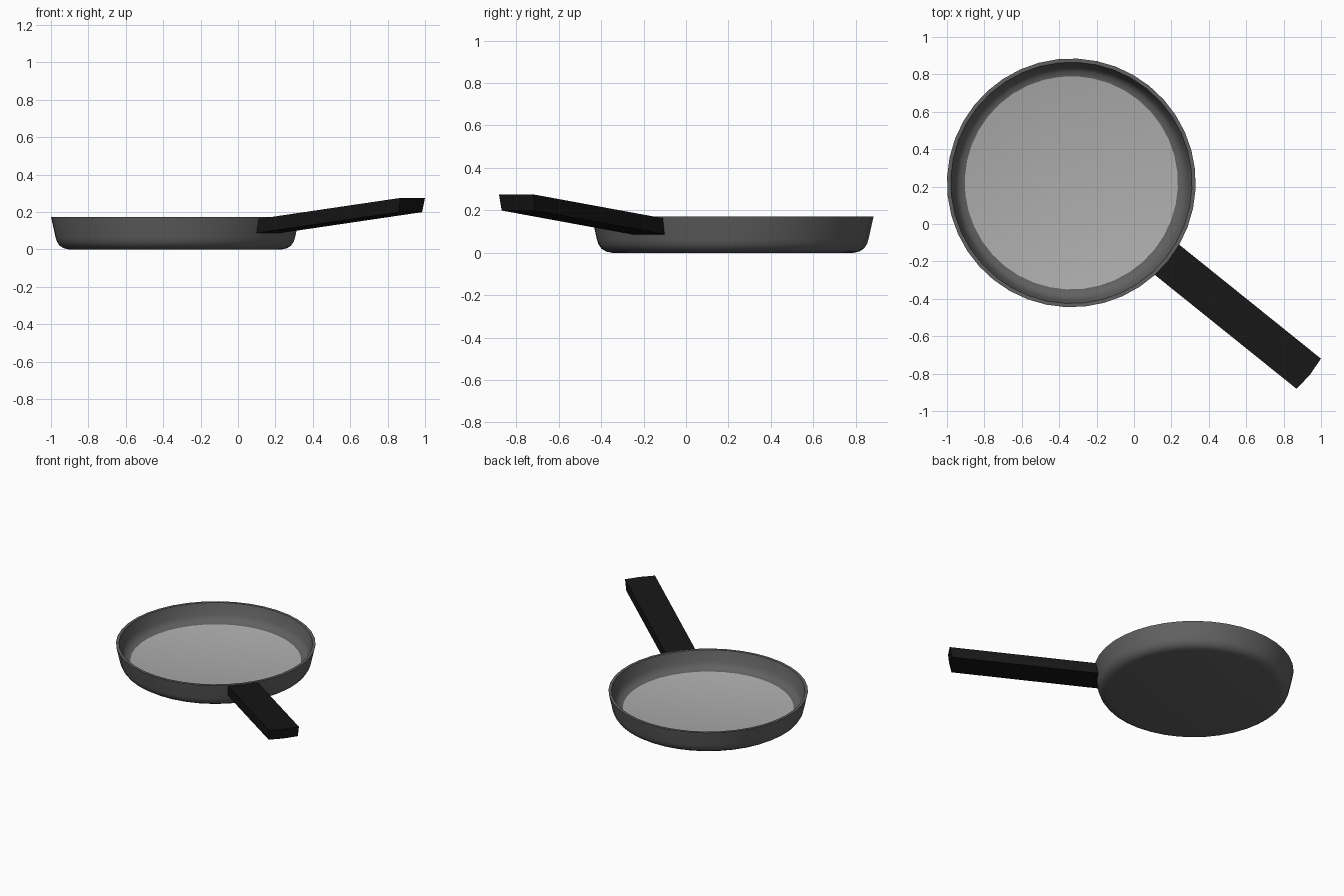
import bpy, bmesh, math
from mathutils import Vector

if "Cube" in bpy.data.objects:
    bpy.data.objects.remove(bpy.data.objects["Cube"])

CENTRE = Vector((-0.335, 0.22, 0))
ANGLE = math.radians(-38.8)      # direction of the handle
SEGS = 40
STEP = 2 * math.pi / SEGS


def material(name, v):
    m = bpy.data.materials.new(name)
    m.diffuse_color = (v, v, v, 1)
    m.use_nodes = True
    m.node_tree.nodes["Principled BSDF"].inputs["Base Color"].default_value = m.diffuse_color
    return m


def ring_point(r, z, i):
    a = ANGLE + i * STEP
    return CENTRE + Vector((r * math.cos(a), r * math.sin(a), z))


def finish(bm, name, mat):
    bmesh.ops.recalc_face_normals(bm, faces=bm.faces)
    me = bpy.data.meshes.new(name)
    bm.to_mesh(me)
    bm.free()
    ob = bpy.data.objects.new(name, me)
    bpy.context.collection.objects.link(ob)
    me.materials.append(mat)
    bpy.ops.object.select_all(action='DESELECT')
    ob.select_set(True)
    bpy.context.view_layer.objects.active = ob
    bpy.ops.object.shade_smooth_by_angle(angle=math.radians(30))
    return ob


pan_mat = material("dark_metal", 0.12)
floor_mat = material("cooking_surface", 0.42)
handle_mat = material("black_handle", 0.008)

# Pan body: outer and inner wall as one turned profile, floor as an end cap
profile = [(0.570, 0.0), (0.598, 0.006), (0.620, 0.020), (0.634, 0.041),
           (0.641, 0.064), (0.665, 0.172), (0.645, 0.172), (0.626, 0.095),
           (0.615, 0.072), (0.598, 0.055), (0.570, 0.047)]
bm = bmesh.new()
rings = [[bm.verts.new(ring_point(r, z, i)) for i in range(SEGS)] for r, z in profile]
for a, b in zip(rings, rings[1:]):
    for i in range(SEGS):
        j = (i + 1) % SEGS
        bm.faces.new((a[i], a[j], b[j], b[i]))
bm.faces.new(rings[0])
floor = bm.faces.new(rings[-1])
floor.material_index = 1
pan = finish(bm, "pan_body", pan_mat)
pan.data.materials.append(floor_mat)

# Handle: a patch of the wall extruded outwards and upwards
bm = bmesh.new()
low = [bm.verts.new(ring_point(0.646, 0.087, i)) for i in (-1, 0, 1)]
high = [bm.verts.new(ring_point(0.663, 0.163, i)) for i in (-1, 0, 1)]
faces = [bm.faces.new((low[i], low[i + 1], high[i + 1], high[i])) for i in (0, 1)]
new = bmesh.ops.extrude_face_region(bm, geom=faces, use_keep_orig=True)
tip = [g for g in new["geom"] if isinstance(g, bmesh.types.BMVert)]
run = 0.974
bmesh.ops.translate(bm, verts=tip,
                    vec=(run * math.cos(ANGLE), run * math.sin(ANGLE), 0.112))
finish(bm, "handle", handle_mat)
